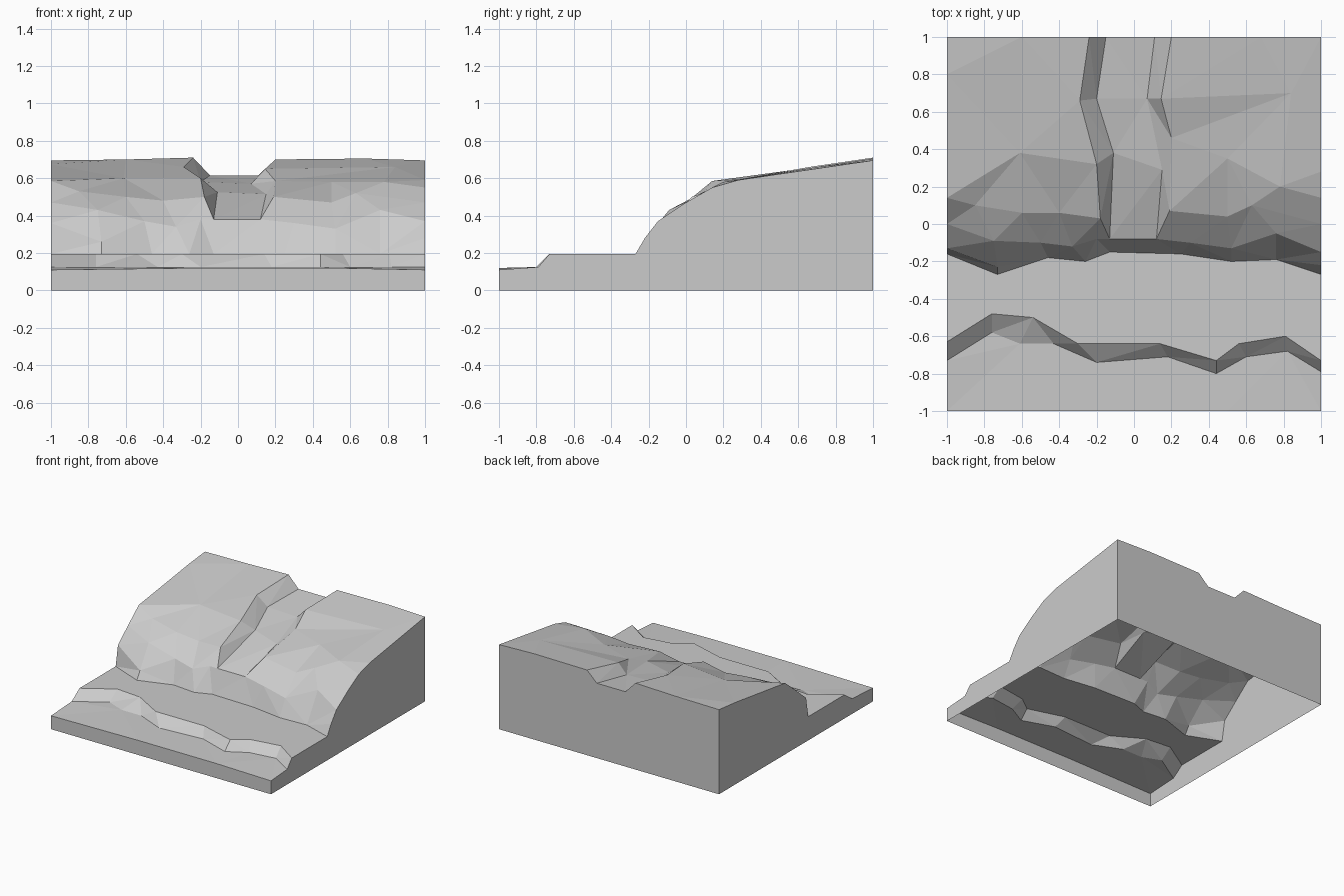
import bpy
import bmesh
from mathutils import Vector
from mathutils.geometry import delaunay_2d_cdt

default_cube = bpy.data.objects.get("Cube")
if default_cube:
    bpy.data.objects.remove(default_cube, do_unlink=True)


def make_material(name, value):
    material = bpy.data.materials.new(name)
    material.use_nodes = True
    colour = (value, value, value, 1)
    material.diffuse_color = colour
    material.node_tree.nodes["Principled BSDF"].inputs["Base Color"].default_value = colour
    return material


def level(height, points):
    """Give a contour line one constant height."""
    return [(x, y, height) for x, y in points]


# Low ground and the step up to the terrace
front_edge = [(-1, -1, .11), (-.2, -1, .12), (.5, -1, .12), (1, -1, .11)]
step_foot = level(.125, [
    (-1, -.73), (-.76, -.58), (-.61, -.64), (-.43, -.64), (-.2, -.74),
    (.18, -.71), (.44, -.8), (.6, -.71), (.82, -.68), (1, -.79)])
step_top = level(.195, [
    (-1, -.63), (-.76, -.48), (-.54, -.5), (-.3, -.64), (.14, -.64),
    (.44, -.73), (.56, -.64), (.81, -.6), (1, -.73)])

# Cliff rising from the terrace
cliff_foot = level(.195, [
    (-1, -.16), (-.73, -.27), (-.46, -.18), (-.26, -.2), (-.13, -.15),
    (.25, -.16), (.52, -.2), (.76, -.19), (1, -.27)])
cliff_top_west = [
    (-1, -.13, .36), (-.73, -.23, .26), (-.5, -.1, .37),
    (-.33, -.12, .34), (-.2, -.08, .38), (-.13, -.08, .38)]
cliff_top_east = [
    (.12, -.08, .38), (.3, -.1, .36), (.52, -.13, .33),
    (.76, -.05, .43), (1, -.15, .37)]

# Gully cut through the upper slope: floor edges and bank edges
floor_west = [(-.13, -.08, .38), (-.11, .38, .525), (-.2, .67, .58), (-.15, 1, .615)]
floor_east = [(.12, -.08, .38), (.15, .29, .515), (.07, .67, .57), (.11, 1, .615)]
bank_west = [(-.2, -.08, .38), (-.18, .03, .5), (-.2, .32, .6), (-.29, .66, .66), (-.24, 1, .71)]
bank_east = [(.12, -.08, .38), (.19, .07, .5), (.2, .46, .585), (.145, .67, .65), (.2, 1, .7)]

# Rocky slope and the upland behind it
slope_west = [(-1, 0, .47), (-.75, -.09, .43), (-.6, .06, .5), (-.4, .06, .48), (-.18, .03, .5)]
slope_east = [(.19, .07, .5), (.5, .04, .47), (.63, .1, .52), (1, 0, .47)]
crest_west = [(-1, .14, .585), (-.61, .38, .6), (-.2, .32, .6)]
crest_east = [(.2, .46, .585), (.5, .35, .58), (.78, .2, .58), (1, .14, .55)]
upland_ridge = [(.2, .46, .585), (.84, .7, .66)]
back_west = [(-1, 1, .695), (-.6, 1, .7), (-.24, 1, .71)]
back_east = [(.2, 1, .7), (.68, 1, .705), (1, 1, .695)]
spot_heights = [(-1, .8, .675), (1, .28, .59), (1, -.22, .28), (-.85, .1, .53)]

lines = [
    front_edge, step_foot, step_top, cliff_foot, cliff_top_west, cliff_top_east,
    floor_west, floor_east, bank_west, bank_east, slope_west, slope_east,
    crest_west, crest_east, upland_ridge, back_west, back_east]
lines += [[spot] for spot in spot_heights]

# Triangulate the ground with every contour kept as an edge
points, breaklines = [], []
for line in lines:
    start = len(points)
    points.extend(line)
    breaklines.extend((start + i, start + i + 1) for i in range(len(line) - 1))
flat, _, triangles, sources, _, _ = delaunay_2d_cdt(
    [Vector(p[:2]) for p in points], breaklines, [], 0, .0001)

bm = bmesh.new()
verts = []
for position, source in zip(flat, sources):
    if source:
        height = points[source[0]][2]
    else:
        height = min(points, key=lambda p: (Vector(p[:2]) - position).length)[2]
    verts.append(bm.verts.new((position.x, position.y, height)))
for triangle in triangles:
    bm.faces.new([verts[i] for i in triangle])

# Drop straight walls from the rim to the base, leaving the underside open
rim = [edge for edge in bm.edges if edge.is_boundary]
walls = bmesh.ops.extrude_edge_only(bm, edges=rim)["geom"]
for item in walls:
    if isinstance(item, bmesh.types.BMVert):
        item.co.z = 0
bmesh.ops.recalc_face_normals(bm, faces=bm.faces)
if sum(face.normal.z for face in bm.faces) < 0:
    bmesh.ops.reverse_faces(bm, faces=bm.faces)

mesh = bpy.data.meshes.new("terrain_tile")
bm.to_mesh(mesh)
bm.free()
mesh.materials.append(make_material("stone grey", .6))
terrain = bpy.data.objects.new("terrain_tile", mesh)
bpy.context.collection.objects.link(terrain)
